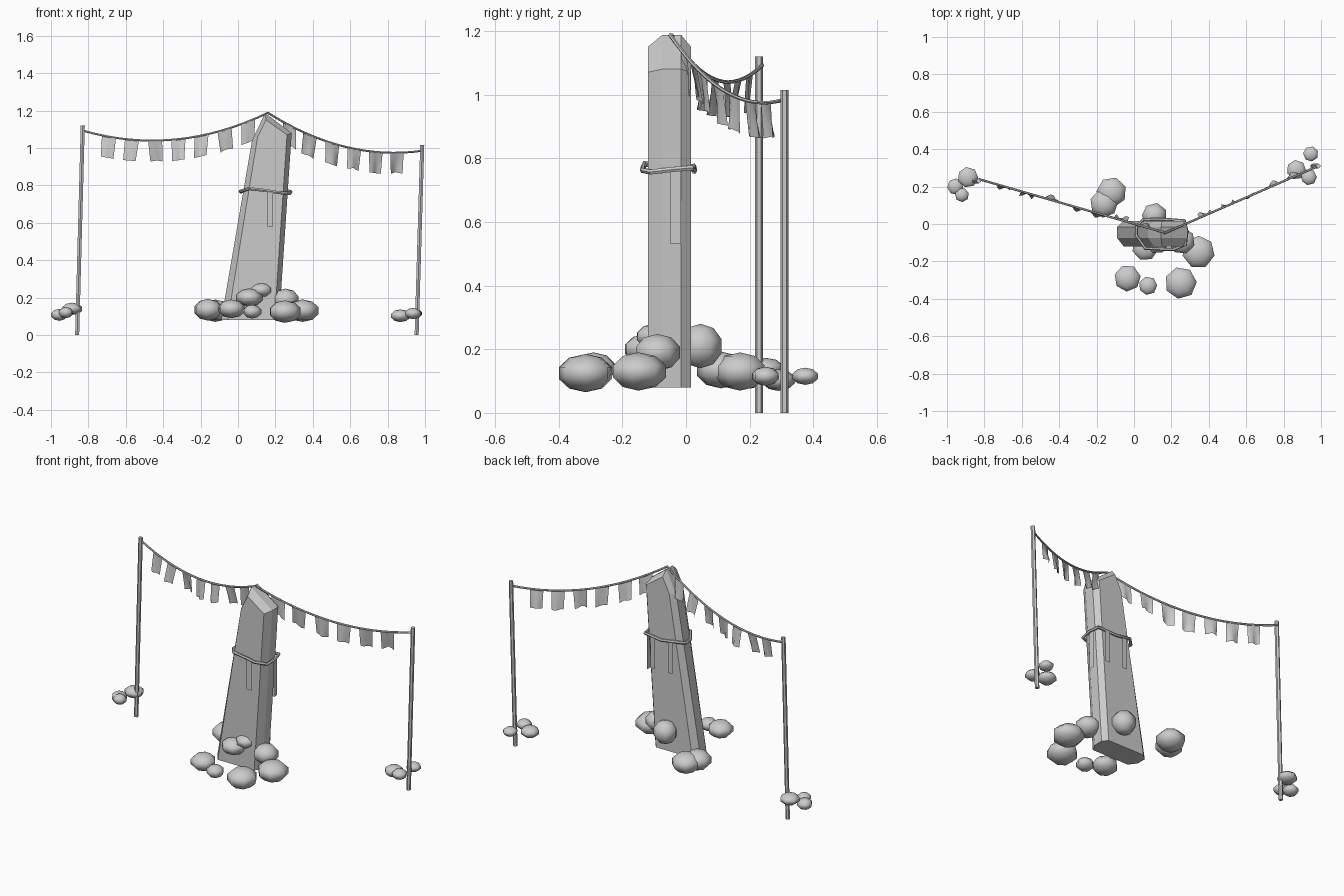
import bpy, bmesh, math, random
from mathutils import Vector

if "Cube" in bpy.data.objects:
    bpy.data.objects.remove(bpy.data.objects["Cube"])

random.seed(4)


def mesh_object(name, verts, faces):
    me = bpy.data.meshes.new(name)
    me.from_pydata(verts, [], faces)
    bm = bmesh.new()
    bm.from_mesh(me)
    bmesh.ops.recalc_face_normals(bm, faces=bm.faces)
    bm.to_mesh(me)
    bm.free()
    ob = bpy.data.objects.new(name, me)
    bpy.context.collection.objects.link(ob)
    return ob


def tube(name, pts, r, cyclic=False, res=1):
    cu = bpy.data.curves.new(name, 'CURVE')
    cu.dimensions = '3D'
    cu.bevel_depth = r
    cu.bevel_resolution = res
    cu.use_fill_caps = True
    sp = cu.splines.new('POLY')
    sp.points.add(len(pts) - 1)
    for p, c in zip(sp.points, pts):
        p.co = (*c, 1)
    sp.use_cyclic_u = cyclic
    ob = bpy.data.objects.new(name, cu)
    bpy.context.collection.objects.link(ob)
    bpy.ops.object.select_all(action='DESELECT')
    ob.select_set(True)
    bpy.context.view_layer.objects.active = ob
    bpy.ops.object.convert(target='MESH')
    bpy.ops.object.shade_smooth_by_angle(angle=math.radians(50))


# leaning standing stone: front profile lofted through four depth layers
inner = [(-0.055, 0.08), (0.195, 0.08), (0.262, 1.07), (0.15, 1.15), (0.105, 1.06)]
outer = [(-0.09, 0.08), (0.22, 0.08), (0.287, 1.08), (0.145, 1.187), (0.075, 1.04)]
layers = [(-0.12, inner), (-0.075, outer), (-0.015, outer), (0.016, inner)]
verts = [(x, y, z) for y, prof in layers for x, z in prof]
faces = [tuple(range(5)), tuple(range(15, 20))]
for l in range(3):
    for i in range(5):
        j = (i + 1) % 5
        faces.append((l * 5 + i, l * 5 + j, l * 5 + 5 + j, l * 5 + 5 + i))
mesh_object("standing_stone", verts, faces)

# poles
tube("left_pole", [(-0.86, 0.23, 0), (-0.83, 0.23, 1.12)], 0.0125)
tube("right_pole", [(0.955, 0.31, 0), (0.985, 0.31, 1.015)], 0.0125)


# bunting ropes and hanging flags
def sag_point(a, b, sag, t):
    p = a.lerp(b, t)
    p.z -= sag * 4 * t * (1 - t)
    return p


def flag(name, top, direction, w, h):
    d = Vector((direction.x, direction.y, 0)).normalized()
    n = Vector((-d.y, d.x, 0))
    slope = direction.z / Vector((direction.x, direction.y)).length
    sway, shift = random.uniform(-0.022, 0.022), random.uniform(-0.008, 0.008)
    notch = random.uniform(-0.006, 0.01)
    vs, fs = [], []
    for r in range(4):
        v = r / 3
        for c in range(5):
            u = c / 4 - 0.5
            wave = 0.012 * v * math.sin(u * 6 + top.x * 9)
            drop = h * v - notch * v * (1 - abs(u) * 2)
            vs.append(top + d * (u * w * (1 - 0.12 * v) + shift * v) + n * (wave + sway * v)
                      + Vector((0, 0, slope * u * w - drop)))
    for r in range(3):
        for c in range(4):
            k = r * 5 + c
            fs.append((k, k + 1, k + 6, k + 5))
    ob = mesh_object(name, vs, fs)
    ob.data.shade_smooth()


def bunting(side, a, b, sag, xs):
    a, b = Vector(a), Vector(b)
    tube(side + "_rope", [sag_point(a, b, sag, i / 16) for i in range(17)], 0.006)
    for i, x in enumerate(xs):
        t = (x - a.x) / (b.x - a.x)
        dr = sag_point(a, b, sag, t + 0.01) - sag_point(a, b, sag, t - 0.01)
        flag(f"{side}_flag_{i}", sag_point(a, b, sag, t), dr, 0.078, 0.112)


bunting("left", (-0.83, 0.24, 1.093), (0.16, -0.045, 1.188), 0.095,
        [-0.69, -0.567, -0.443, -0.318, -0.195, -0.072, 0.055])
bunting("right", (0.16, -0.05, 1.188), (0.985, 0.31, 0.985), 0.08,
        [0.275, 0.385, 0.505, 0.622, 0.737, 0.85])

# rope tied around the stone with hanging strips
tube("stone_rope", [(0.012, -0.06, 0.768), (0.06, -0.13, 0.783), (0.15, -0.134, 0.772),
                    (0.21, -0.136, 0.762), (0.275, -0.11, 0.757), (0.283, -0.04, 0.765),
                    (0.27, 0.018, 0.77), (0.15, 0.026, 0.76), (0.05, 0.024, 0.775),
                    (0.014, -0.01, 0.765)], 0.009, True)


def strip(name, x, y, dx, dy, z0, z1):
    mesh_object(name, [(x - dx, y - dy, z1), (x + dx, y + dy, z1),
                       (x + dx, y + dy, z0), (x - dx, y - dy, z0)], [(0, 1, 2, 3)])


strip("front_strip", 0.17, -0.135, 0.016, 0, 0.58, 0.765)
strip("right_strip", 0.278, -0.032, 0, 0.017, 0.53, 0.765)
strip("back_strip_a", 0.21, 0.026, 0.016, 0, 0.57, 0.765)
strip("back_strip_b", 0.09, 0.026, 0.016, 0, 0.57, 0.765)

# rocks: x, y, z, radius, half height
rocks = [(-0.12, 0.17, 0.13, 0.085, 0.06), (-0.16, 0.11, 0.135, 0.08, 0.058),
         (0.11, 0.045, 0.21, 0.072, 0.07), (0.345, -0.15, 0.13, 0.092, 0.06),
         (0.255, -0.09, 0.19, 0.075, 0.058), (0.06, -0.125, 0.2, 0.075, 0.048),
         (0.125, -0.1, 0.24, 0.062, 0.04), (-0.035, -0.29, 0.14, 0.075, 0.05),
         (0.075, -0.33, 0.125, 0.052, 0.037), (0.25, -0.315, 0.125, 0.09, 0.06),
         (-0.888, 0.25, 0.14, 0.058, 0.033), (-0.955, 0.2, 0.108, 0.046, 0.032),
         (-0.92, 0.155, 0.12, 0.04, 0.03), (0.868, 0.29, 0.103, 0.055, 0.034),
         (0.935, 0.25, 0.115, 0.045, 0.03), (0.945, 0.375, 0.115, 0.043, 0.027)]
for i, (x, y, z, r, h) in enumerate(rocks):
    bpy.ops.mesh.primitive_uv_sphere_add(segments=7, ring_count=5, radius=1, location=(x, y, z),
                                         rotation=(0, 0, random.uniform(0, 6)))
    ob = bpy.context.object
    ob.name = f"rock_{i}"
    ob.scale = (r, r, h)
    bpy.ops.object.shade_smooth_by_angle(angle=math.radians(60))
